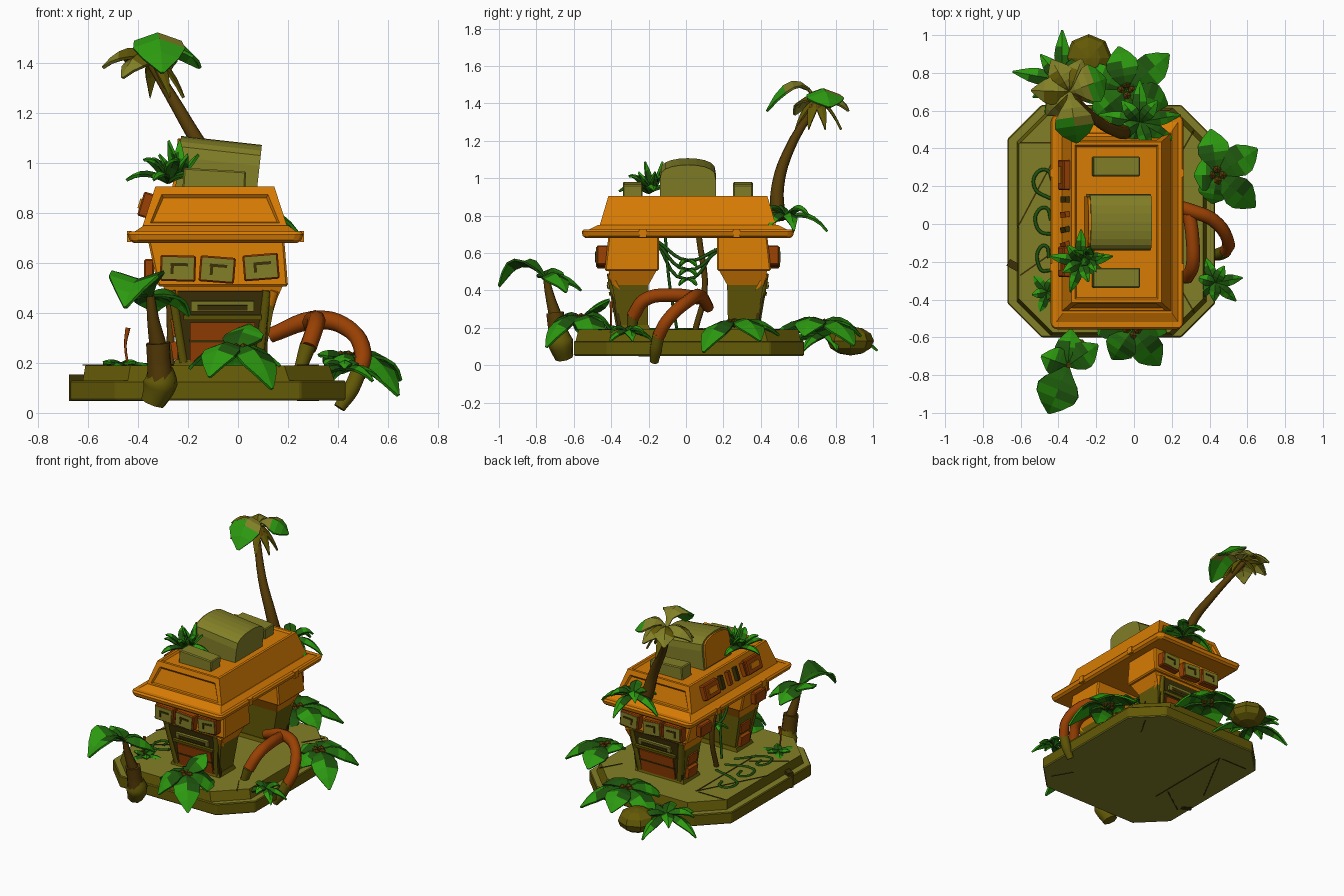
import bpy, bmesh, math
from mathutils import Vector, Matrix

if "Cube" in bpy.data.objects:
    bpy.data.objects.remove(bpy.data.objects["Cube"])

def material(name, *rgb):
    m = bpy.data.materials.new(name)
    m.use_nodes = True
    m.diffuse_color = (*rgb, 1)
    bsdf = m.node_tree.nodes["Principled BSDF"]
    bsdf.inputs["Base Color"].default_value = (*rgb, 1)
    bsdf.inputs["Roughness"].default_value = 0.9
    return m

ORANGE = material("orange plaster", .68, .2, .001)
RED = material("rust red", .32, .052, .001)
KHAKI = material("khaki stone", .225, .215, .02)
OLIVE = material("dark olive stone", .125, .1, .002)
BROWN = material("bark brown", .09, .043, .002)
DARK = material("shadow brown", .045, .03, .002)
GREEN = material("leaf green", .015, .14, .004)
BRIGHT = material("bright leaf green", .025, .32, .005)
DEEP = material("deep leaf green", .012, .085, .004)

def finish(name, bm, *mats):
    bmesh.ops.recalc_face_normals(bm, faces=bm.faces)
    me = bpy.data.meshes.new(name)
    bm.to_mesh(me)
    bm.free()
    ob = bpy.data.objects.new(name, me)
    bpy.context.collection.objects.link(ob)
    for m in mats:
        me.materials.append(m)
    return ob

def bevel(ob, width):
    mod = ob.modifiers.new("bevel", "BEVEL")
    mod.width, mod.segments = width, 1
    return ob

def prism(name, low, high, z0, z1, *mats, rule=None):
    """Solid between two matching outlines; rule(face) picks a material index."""
    bm = bmesh.new()
    a = [bm.verts.new((x, y, z0)) for x, y in low]
    b = [bm.verts.new((x, y, z1)) for x, y in high]
    n = len(a)
    bm.faces.new(a)
    bm.faces.new(b)
    for i in range(n):
        bm.faces.new((a[i], a[(i + 1) % n], b[(i + 1) % n], b[i]))
    bmesh.ops.recalc_face_normals(bm, faces=bm.faces)
    if rule:
        for f in bm.faces:
            f.material_index = rule(f)
    return finish(name, bm, *mats)

def rect(x0, x1, y0, y1):
    return [(x0, y0), (x1, y0), (x1, y1), (x0, y1)]

def octagon(x0, x1, y0, y1, c):
    return [(x0 + c, y0), (x1 - c, y0), (x1, y0 + c), (x1, y1 - c),
            (x1 - c, y1), (x0 + c, y1), (x0, y1 - c), (x0, y0 + c)]

def box(name, centre, size, mat, rot=(0, 0, 0), edge=0):
    bm = bmesh.new()
    bmesh.ops.create_cube(bm, size=1, matrix=Matrix.Diagonal((*size, 1)))
    ob = finish(name, bm, mat)
    ob.location, ob.rotation_euler = centre, rot
    return bevel(ob, edge) if edge else ob

def tube(name, pts, radii, mat, sides=2):
    """Smooth tapering tube through points."""
    cu = bpy.data.curves.new(name, "CURVE")
    cu.dimensions, cu.bevel_depth, cu.bevel_resolution = "3D", 1, sides
    cu.use_fill_caps, cu.resolution_u = True, 5
    sp = cu.splines.new("BEZIER")
    sp.bezier_points.add(len(pts) - 1)
    for i, (bp, p) in enumerate(zip(sp.bezier_points, pts)):
        bp.co = p
        bp.radius = radii[i] if isinstance(radii, (list, tuple)) else radii
        bp.handle_left_type = bp.handle_right_type = "AUTO"
    cu.materials.append(mat)
    bpy.context.collection.objects.link(bpy.data.objects.new(name, cu))

def plant(name, centre, leaves, width, fold, mats=(GREEN, DEEP, BRIGHT), power=.9):
    """Leaves given as (azimuth, length, rise, droop): two tinted halves and a lighter tip."""
    bm = bmesh.new()
    steps = 6
    for az, length, rise, droop in leaves:
        d = Vector((math.cos(math.radians(az)), math.sin(math.radians(az)), 0))
        side = Vector((-d.y, d.x, 0))
        rows = []
        for i in range(steps + 1):
            t = i / steps
            mid = Vector(centre) + d * length * t
            mid.z += rise * t - droop * t * t
            w = width * max(.06, math.sin(math.pi * t ** power))
            rows.append([bm.verts.new(mid + side * w * s - Vector((0, 0, fold * w * abs(s))))
                         for s in (-1, 0, 1)])
        for i, (p, q) in enumerate(zip(rows, rows[1:])):
            for k in (0, 1):
                bm.faces.new((p[k], p[k + 1], q[k + 1], q[k])).material_index = 2 if i > 2 + k else k
    ob = finish(name, bm, *mats)
    mod = ob.modifiers.new("thickness", "SOLIDIFY")
    mod.thickness, mod.offset = .012, 0

def ring(n, length, rise, droop, start=0, vary=.12):
    return [(start + 360 * i / n, length * (1 + vary * (-1) ** i), rise * (1 - vary * (-1) ** i), droop)
            for i in range(n)]

# Stepped stone base, paler on top and below
flat_rule = lambda f: int(abs(f.normal.z) > .5)
bevel(prism("base_lower", *[octagon(-.67, .43, -.6, .63, .18)] * 2, .05, .13, OLIVE, KHAKI, rule=flat_rule), .006)
prism("base_upper", octagon(-.62, .385, -.59, .615, .18), octagon(-.61, .365, -.575, .6, .18),
      .13, .19, OLIVE, KHAKI, rule=flat_rule)
for i, (x, y, ln, a) in enumerate([(-.5, .43, .2, 0), (-.38, .1, .66, 90), (-.5, -.2, .25, 35),
                                   (-.5, .2, .5, 62), (.28, .43, .16, 60), (.28, -.4, .16, -60)]):
    for z in (.191, .05):
        box(f"paving_groove_{i}", (x, y, z), (ln, .008, .004), DARK, (0, 0, math.radians(a)))
box("base_notch", (-.635, -.22, .1), (.07, .04, .105), DARK, (0, 0, -.5))

# Front and back towers: s is -1 in front, 1 behind
def span(x0, x1, near, far, s):
    return rect(x0, x1, *sorted((s * near + .01, s * far + .01)))

for s, end in ((-1, "front"), (1, "back")):
    mid, top = span(-.27, .145, .21, .405, s), span(-.3, .18, .165, .425, s)
    prism(f"{end}_plinth", span(-.26, .12, .2, .385, s), span(-.25, .11, .21, .375, s), .185, .215, OLIVE)
    prism(f"{end}_tower", span(-.23, .1, .215, .36, s), mid, .18, .43, OLIVE)
    prism(f"{end}_tower_collar", mid, top, .43, .51, ORANGE)
    bevel(prism(f"{end}_upper_wall", span(-.32, .2, .155, .445, s),
                span(-.36, .185, .155, .425, s), .505, .69, ORANGE), .008)
    # Sloping shop front with shutter, slot and corner posts
    lean = -s * math.atan2(.045, .25)
    face = lambda z: s * (.36 + .045 * (z - .18) / .25) + .01
    for nm, z, w, h, t, m in (("recess", .34, .36, .3, .02, DARK), ("shutter", .285, .26, .16, .035, RED),
                              ("shutter_rail", .29, .265, .01, .04, DARK), ("sill", .385, .31, .02, .05, OLIVE),
                              ("slot_rim", .43, .25, .04, .05, KHAKI), ("slot", .425, .2, .02, .058, DARK)):
        box(f"{end}_{nm}", (-.062, face(z), z), (w, t, h), m, (lean, 0, 0))
    for x0, x1, m in ((-.215, -.265, OLIVE), (.085, .115, OLIVE), (.112, .148, ORANGE)):
        tube(f"{end}_post", [(x0, face(.18), .18 if m == OLIVE else .37), (x1, face(.48), .49)], .022, m, 0)
    for z in (.25, .34):
        box(f"{end}_side_panel", (-.25, s * .29 + .01, z), (.03, .1, .07), RED, (0, -.15, 0))
    # Three square panels under the eaves
    for i, (x, z) in enumerate([(-.24, .578), (-.083, .573), (.092, .583)]):
        y, tilt = s * .452 + .01, (0, (.03, .08, -.08)[i], 0)
        box(f"{end}_panel_case_{i}", (x, y, z), (.142, .07, .104), RED, tilt, .006)
        box(f"{end}_panel_plate_{i}", (x, y + s * .036, z), (.125, .008, .088), KHAKI, tilt)
        box(f"{end}_panel_bar_{i}", (x + .005, y + s * .041, z + .015), (.07, .006, .012), DARK, tilt)
        box(f"{end}_panel_peg_{i}", (x - .023, y + s * .041, z - .005), (.012, .006, .035), DARK, tilt)
    box(f"{end}_side_sign", (-.355, s * .3 + .01, .575), (.04, .12, .08), RED, edge=.006)

# Eave slab and sloping roof with recessed faces
bevel(prism("eave_slab", octagon(-.43, .25, -.55, .57, .02), octagon(-.445, .265, -.56, .58, .02),
            .68, .725, ORANGE), .012)
prism("eave_slope", rect(-.42, .24, -.53, .55), rect(-.375, .2, -.47, .49), .72, .75, ORANGE)
for y in (-.23, .27):
    for x in (-.435, .255):
        box("eave_bracket", (x, y, .705), (.018, .04, .045), ORANGE)
bm = bmesh.new()
outline = lambda x0, x1, y0, y1, z: [bm.verts.new((x, y, z)) for x, y in rect(x0, x1, y0, y1)]
lo, hi = outline(-.385, .2, -.465, .485, .735), outline(-.33, .145, -.415, .435, .905)
bm.faces.new(lo[::-1])
lid = bm.faces.new(hi)
walls = [bm.faces.new((lo[i], lo[(i + 1) % 4], hi[(i + 1) % 4], hi[i])) for i in range(4)]
bm.normal_update()
for panels, frame in (([lid], .025), ([walls[0], walls[2]], .042)):
    for thickness, depth in ((frame, 0), (.012, -.012)):
        bmesh.ops.inset_individual(bm, faces=panels, thickness=thickness, depth=depth)
finish("roof", bm, ORANGE)

# Rust boxes and small vents on the patio slope of the roof
for y in (.26, -.2):
    box("slope_box", (-.365, y, .83), (.05, .16, .1), RED, (0, .3, 0), .006)
    box("slope_box_plate", (-.392, y, .837), (.008, .09, .04), ORANGE, (0, .3, 0))
for i in range(4):
    box("slope_vent", (-.365, .13 - .08 * i, .83), (.025, .03, .09), (DARK, RED)[i % 2], (0, .3, .1 * i))

# Barrel vault with an orange end, and boxes on the roof
half = [(math.cos(math.pi * i / 10), abs(math.sin(math.pi * i / 10))) for i in range(11)]
arch = [(.15, -.11)] + [(.15 * c, .02 + .085 * q ** .6) for c, q in half] + [(-.15, -.11)]
cap = [(.9 * a, .9 * b) for a, b in arch]
for nm, shape, z0, z1, m in (("roof_vault", arch, -.16, .165, KHAKI), ("vault_end", cap, -.172, -.15, ORANGE)):
    prism(nm, shape, shape, z0, z1, m).matrix_world = (
        Matrix.Translation((-.08, .01, .985)) @ Matrix.Rotation(.11, 4, "Y")
        @ Matrix(((0, 0, 1, 0), (1, 0, 0, 0), (0, 1, 0, 0), (0, 0, 0, 1))))
for y in (-.285, .305):
    box("roof_box", (-.095, y, .925), (.25, .105, .095), KHAKI, (0, .06, 0), .006)

# Tall leaning palm
tube("tall_palm_trunk", [(-.04, .49, .78), (-.09, .49, .95), (-.2, .55, 1.15), (-.36, .71, 1.42)],
     (.042, .034, .027, .018), BROWN)
crown = (-.34, .7, 1.42)
plant("tall_palm_broad_leaf", crown, [(278, .27, .44, .5), (20, .2, .26, .3)], .105, .35,
      (KHAKI, KHAKI, BRIGHT), 1.5)
plant("tall_palm_fronds", crown, [(178, .2, .17, .21), (120, .19, .17, .22), (70, .18, .16, .22),
                                  (225, .17, .12, .2)], .07, .5, (KHAKI, OLIVE, KHAKI))
plant("tall_palm_dry_fronds", crown, [(az, .13, -.02, .14) for az in (20, 95, 300, 340)], .025, .3,
      (BROWN, OLIVE, OLIVE))

# Short palm by the front corner
tube("short_palm_foot", [(-.34, -.65, .04), (-.31, -.67, .12), (-.31, -.68, .18)], (.05, .07, .05), OLIVE)
tube("short_palm_stump", [(-.31, -.68, .13), (-.315, -.69, .2), (-.32, -.7, .28)], (.055, .05, .05), BROWN)
tube("short_palm_neck", [(-.32, -.7, .27), (-.34, -.73, .38), (-.35, -.75, .48)], (.035, .024, .016), BROWN)
plant("short_palm_broad_leaf", (-.35, -.75, .46), [(248, .27, .32, .36)], .115, -.3, power=1.15)
plant("short_palm_leaves", (-.35, -.75, .47), [(35, .19, .14, .22), (160, .15, .12, .08), (85, .19, .1, .17)], .075, .4)

# Broad-leaved plants with berries
for name, c, leaves in (("front_plant", (-.01, -.56, .24), ring(5, .21, .2, .32, 20) + [(70, .16, .2, .09)]),
                        ("side_plant", (.44, .26, .21), [(98, .24, .17, .22), (33, .25, .2, .28), (-40, .26, .18, .32),
                                                         (-100, .15, .13, .18), (180, .12, .12, .1)]),
                        ("back_plant", (-.04, .71, .21), ring(6, .26, .2, .28, 40))):
    plant(name, c, leaves, .085, .3, power=1.2)
    for i in range(4):
        bm = bmesh.new()
        bmesh.ops.create_icosphere(bm, subdivisions=1, radius=.025)
        berry = finish(f"{name}_berry", bm, BROWN)
        berry.location = Vector(c) + Vector((.03 * math.cos(i * 1.6), .03 * math.sin(i * 1.6), .015))

# Spiky plants
for name, c, n, ln, up, dr, w in (("roof_spiky_plant", (-.28, -.2, .92), 9, .14, .2, .15, .028),
                                  ("eave_spiky_plant", (.03, .54, .78), 9, .18, .22, .24, .036),
                                  ("back_spiky_plant", (-.38, .76, .15), 9, .22, .16, .2, .04),
                                  ("corner_spiky_plant", (.43, -.31, .17), 7, .12, .12, .14, .028),
                                  ("patio_spiky_plant", (-.46, -.36, .19), 6, .1, .05, .05, .024),
                                  ("vault_spiky_plant", (-.24, -.18, .94), 5, .07, .14, .02, .022)):
    plant(name, c, ring(n, ln, up, dr, 10, .2), w, .5)

# Arching roots with pale tips
tube("root_long", [(.13, .12, .31), (.3, .07, .37), (.42, .02, .35), (.5, -.1, .24), (.48, -.15, .15)],
     (.03, .038, .036, .034, .034), RED)
tube("root_long_tip", [(.485, -.145, .17), (.45, -.16, .09), (.405, -.17, .02)], (.034, .034, .025), OLIVE)
tube("root_short", [(.29, .07, .36), (.31, -.08, .375), (.31, -.22, .35), (.28, -.285, .26)], .036, RED)
tube("root_short_tip", [(.28, -.283, .27), (.25, -.29, .18)], (.034, .026), OLIVE)

# Boulder behind the base
bm = bmesh.new()
bmesh.ops.create_uvsphere(bm, u_segments=8, v_segments=6, radius=1)
boulder = finish("boulder", bm, OLIVE)
boulder.location, boulder.scale = (-.24, .88, .13), (.125, .125, .078)

# Hanging and creeping vines, and a budding stalk
for x, y0, y1, sag in ((-.25, -.16, .16, .2), (-.15, -.16, .18, .15), (-.05, -.15, .17, .1)):
    tube("hanging_vine", [(x, y0, .66), (x, (y0 + y1) / 2, .66 - sag), (x, y1, .62)], .009, DEEP)
    plant("vine_leaves", (x, .01, .66 - sag), ring(4, .06, .03, .06, 45), .016, .3)
tube("passage_post", [(-.27, .05, .19), (-.27, .1, .4), (-.29, .07, .68)], .016, BROWN)
tube("dangling_vine", [(-.2, -.11, .68), (-.2, -.09, .45), (-.24, -.05, .2)], .008, DEEP)
for i in range(3):
    loop = [(-.48 + (.05 - .01 * i) * math.cos(a), .22 - .2 * i + .07 * math.sin(a), .19)
            for a in (0, 1.2, 2.4, 3.6, 4.8)]
    tube("ground_vine", loop + [(-.3, .1 - .1 * i, .19)], .009, DEEP)
tube("bud_stalk", [(-.44, -.4, .19), (-.45, -.4, .27), (-.44, -.4, .34)], (.005, .005, .01), RED)
